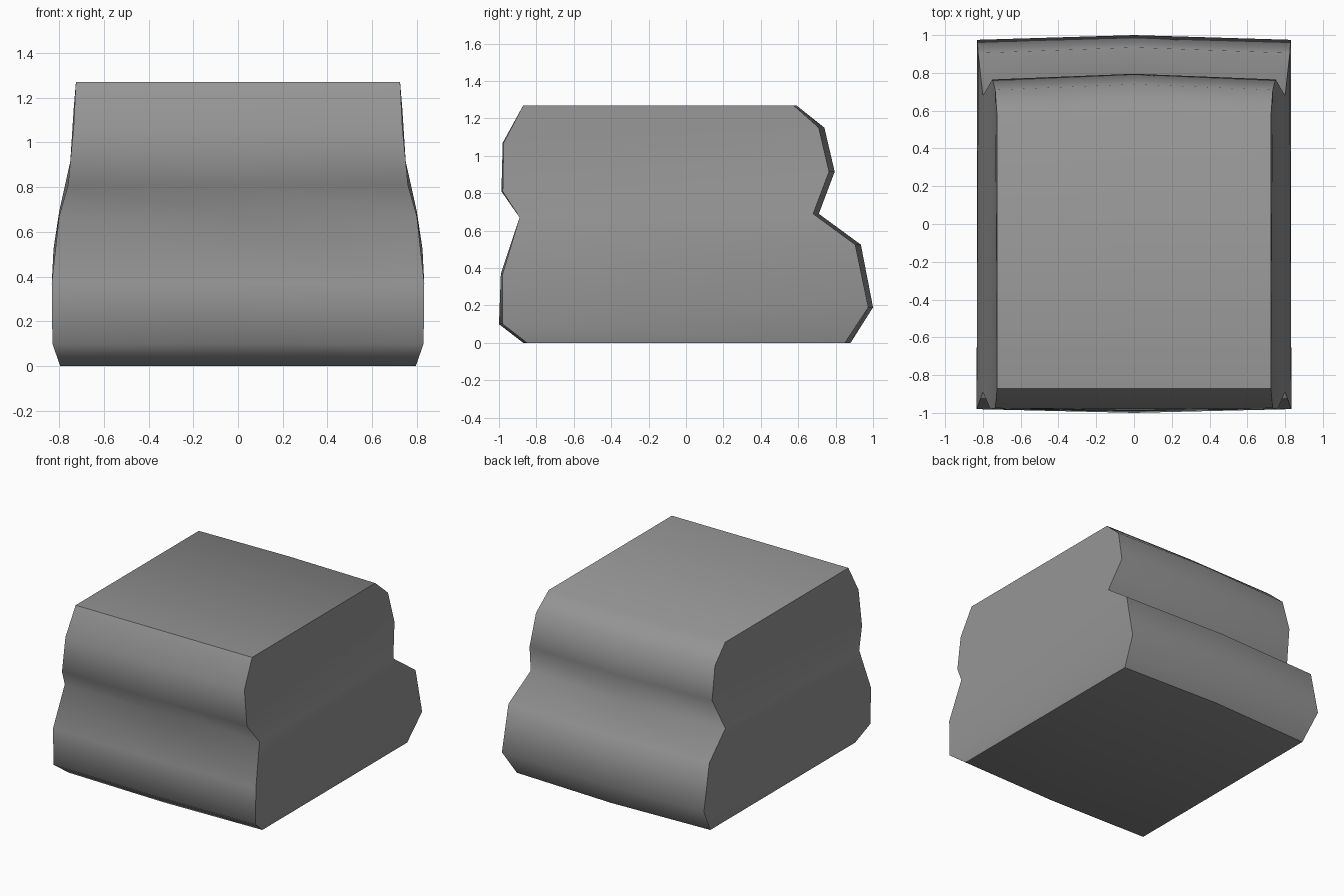
import bpy, bmesh

cube = bpy.data.objects.get("Cube")
if cube:
    bpy.data.objects.remove(cube, do_unlink=True)

grey = bpy.data.materials.new("plain_grey")
grey.use_nodes = True
colour = (0.3, 0.3, 0.3, 1)
grey.diffuse_color = colour
grey.node_tree.nodes["Principled BSDF"].inputs["Base Color"].default_value = colour

# Profiles from top to bottom: half width, y at the ends, y at the middle, z
front = [(0.725, -0.87, -0.87, 1.27), (0.735, -0.975, -0.98, 1.07),
         (0.76, -0.98, -0.987, 0.81), (0.80, -0.89, -0.89, 0.67),
         (0.833, -0.98, -0.99, 0.37), (0.83, -0.98, -1.0, 0.10),
         (0.795, -0.85, -0.87, 0)]
back = [(0.725, 0.575, 0.59, 1.27), (0.735, 0.71, 0.74, 1.15),
        (0.75, 0.765, 0.795, 0.915), (0.80, 0.68, 0.71, 0.69),
        (0.825, 0.905, 0.935, 0.525), (0.83, 0.975, 1.0, 0.19),
        (0.795, 0.85, 0.88, 0)]
rows = len(front)

bm = bmesh.new()


def section(side):
    """One closed slice: down the front, then up the back."""
    return [bm.verts.new((side * w, y_end if side else y_mid, z))
            for w, y_end, y_mid, z in front + back[::-1]]


right, middle, left = [section(s) for s in (-1, 0, 1)]
count = len(middle)

# Wrapped shell across the width
for a, b in ((right, middle), (middle, left)):
    for i in range(count):
        j = (i + 1) % count
        bm.faces.new((a[i], a[j], b[j], b[i]))

# Side walls joined in strips from front to back
for ring in (right, left):
    for i in range(rows - 1):
        bm.faces.new((ring[i], ring[i + 1], ring[-2 - i], ring[-1 - i]))
bmesh.ops.recalc_face_normals(bm, faces=bm.faces)

# Smooth shell with crisp side outlines, front top edge and rear bottom edge
for f in bm.faces:
    f.smooth = True
for ring in (right, left):
    for i in range(count):
        bm.edges.get((ring[i], ring[(i + 1) % count])).smooth = False
for i in (0, rows):
    for a, b in ((right, middle), (middle, left)):
        bm.edges.get((a[i], b[i])).smooth = False

mesh = bpy.data.meshes.new("stepped_cushion_block")
bm.to_mesh(mesh)
bm.free()
mesh.materials.append(grey)
block = bpy.data.objects.new("stepped_cushion_block", mesh)
bpy.context.collection.objects.link(block)
